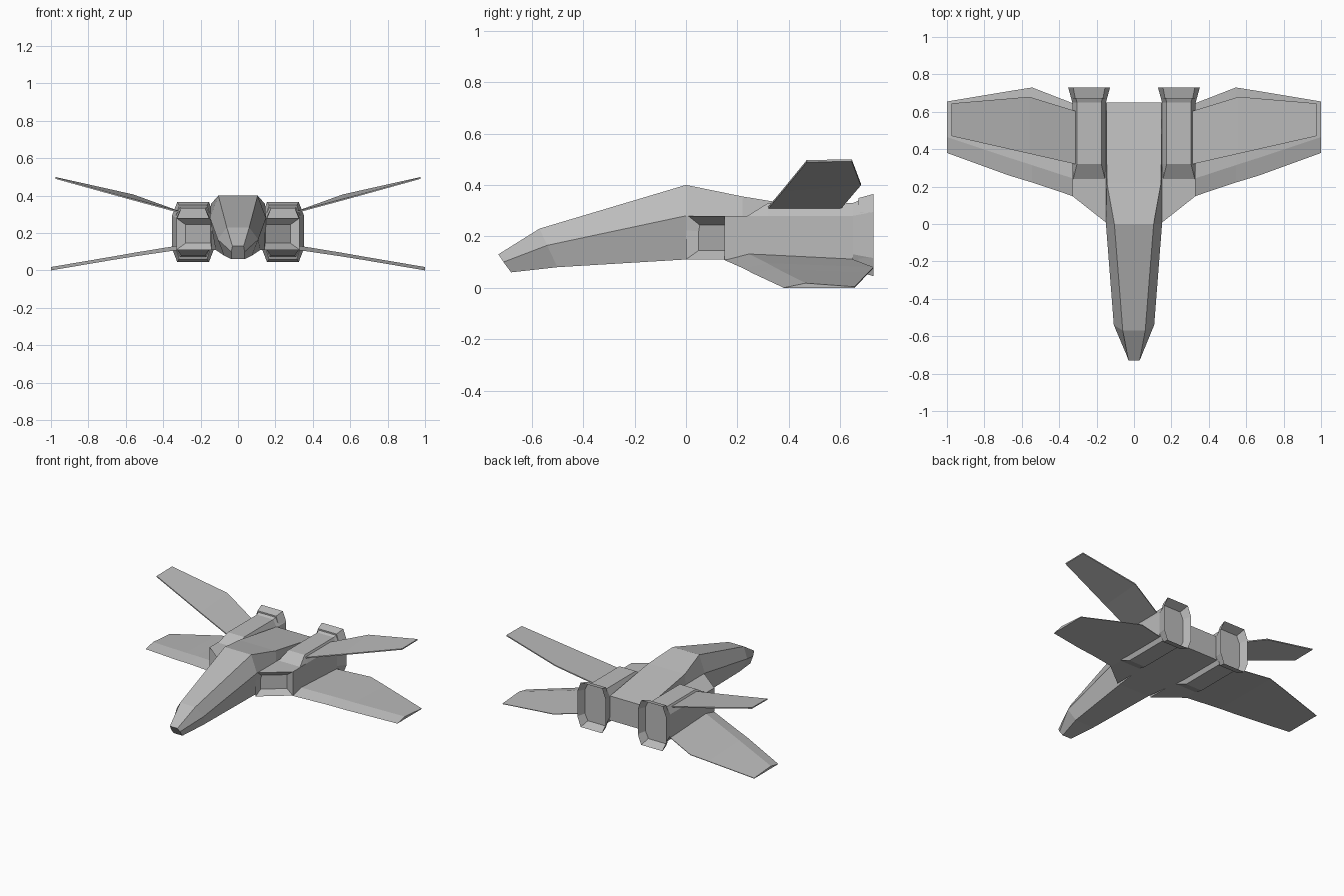
import bpy, bmesh

if "Cube" in bpy.data.objects:
    bpy.data.objects.remove(bpy.data.objects["Cube"])

grey = bpy.data.materials.new("hull grey")
grey.use_nodes = True
grey.diffuse_color = (0.5, 0.5, 0.5, 1)
grey.node_tree.nodes["Principled BSDF"].inputs["Base Color"].default_value = (0.5, 0.5, 0.5, 1)


def finish(name, bm, mirror=False):
    """Turn a bmesh into a flat-shaded object, mirrored across x if asked."""
    bmesh.ops.recalc_face_normals(bm, faces=bm.faces)
    mesh = bpy.data.meshes.new(name)
    bm.to_mesh(mesh)
    bm.free()
    mesh.materials.append(grey)
    obj = bpy.data.objects.new(name, mesh)
    bpy.context.collection.objects.link(obj)
    if mirror:
        obj.modifiers.new("Mirror", 'MIRROR').use_mirror_merge = False
    return obj


def loft(sections):
    """Bridge rings of points and cap both ends; returns the mesh and end cap."""
    bm = bmesh.new()
    rings = [[bm.verts.new(p) for p in s] for s in sections]
    n = len(rings[0])
    for a, b in zip(rings, rings[1:]):
        for i in range(n):
            j = (i + 1) % n
            bm.faces.new((a[i], a[j], b[j], b[i]))
    bm.faces.new(rings[0])
    return bm, bm.faces.new(rings[-1])


def recess(bm, face, border, depth):
    bmesh.ops.recalc_face_normals(bm, faces=bm.faces)
    bmesh.ops.inset_region(bm, faces=[face], thickness=border, depth=-depth)


# Fuselage: hexagonal sections as (y, z, half width) at top, middle and bottom
def hull_ring(top, mid, low):
    right = [(w, y, z) for y, z, w in (top, mid, low)]
    return right + [(-x, y, z) for x, y, z in reversed(right)]


hull, _ = loft([
    hull_ring((-.73, .13, .03), (-.71, .10, .036), (-.68, .06, .035)),
    hull_ring((-.57, .23, .06), (-.54, .165, .108), (-.50, .08, .075)),
    hull_ring((0, .40, .105), (0, .28, .15), (0, .11, .12)),
    hull_ring((.22, .355, .145), (.22, .28, .15), (.22, .11, .15)),
    hull_ring((.65, .285, .148), (.65, .28, .15), (.65, .11, .15)),
])
finish("fuselage", hull)

# Swept shoulder blocks with a recessed intake in the slanted front
plan = [(.14, 0), (.33, .15), (.33, .65), (.14, .65)]
block, _ = loft([[(x, y, z) for x, y in plan] for z in (.11, .28)])
block.faces.ensure_lookup_table()
recess(block, block.faces[0], .05, .035)
finish("intake_block", block, True)


# Engines: octagonal lofts flaring into a recessed nozzle
def engine_ring(y, half, flat, low, high, cut):
    side = [(flat, high), (half, high - cut), (half, low + cut), (flat, low)]
    ring = side + [(-x, z) for x, z in reversed(side)]
    return [(.24 + x, y, z) for x, z in ring]


engine, nozzle = loft([
    engine_ring(.24, .088, .085, .11, .28, .01),
    engine_ring(.32, .09, .065, .08, .33, .05),
    engine_ring(.65, .09, .065, .08, .33, .05),
    engine_ring(.73, .112, .085, .045, .365, .07),
])
recess(engine, nozzle, .02, .06)
finish("engine", engine, True)

# Lower wings: flat underside, bevelled leading edge and kinked trailing edge
def wing_ring(x, lead, ridge, trail, z, thick):
    return [(x, lead, z), (x, ridge, z + thick), (x, trail, z + .004), (x, trail, z)]


wing, _ = loft([
    wing_ring(.30, .14, .235, .635, .112, .024),
    wing_ring(.545, .222, .315, .73, .076, .02),
    wing_ring(.67, .26, .355, .71, .056, .018),
    wing_ring(1.0, .38, .465, .655, 0, .018),
])
finish("lower_wing", wing, True)

# Upper wings: thin sheets whose trailing edge lifts at the kink
def fin_ring(x, lead, trail, z_lead, z_trail):
    t = .004
    return [(x, lead, z_lead - t), (x, lead, z_lead + t),
            (x, trail, z_trail + t), (x, trail, z_trail - t)]


fin, _ = loft([
    fin_ring(.30, .317, .60, .308, .308),
    fin_ring(.56, .376, .68, .378, .402),
    fin_ring(.975, .47, .645, .493, .495),
])
finish("upper_wing", fin, True)
